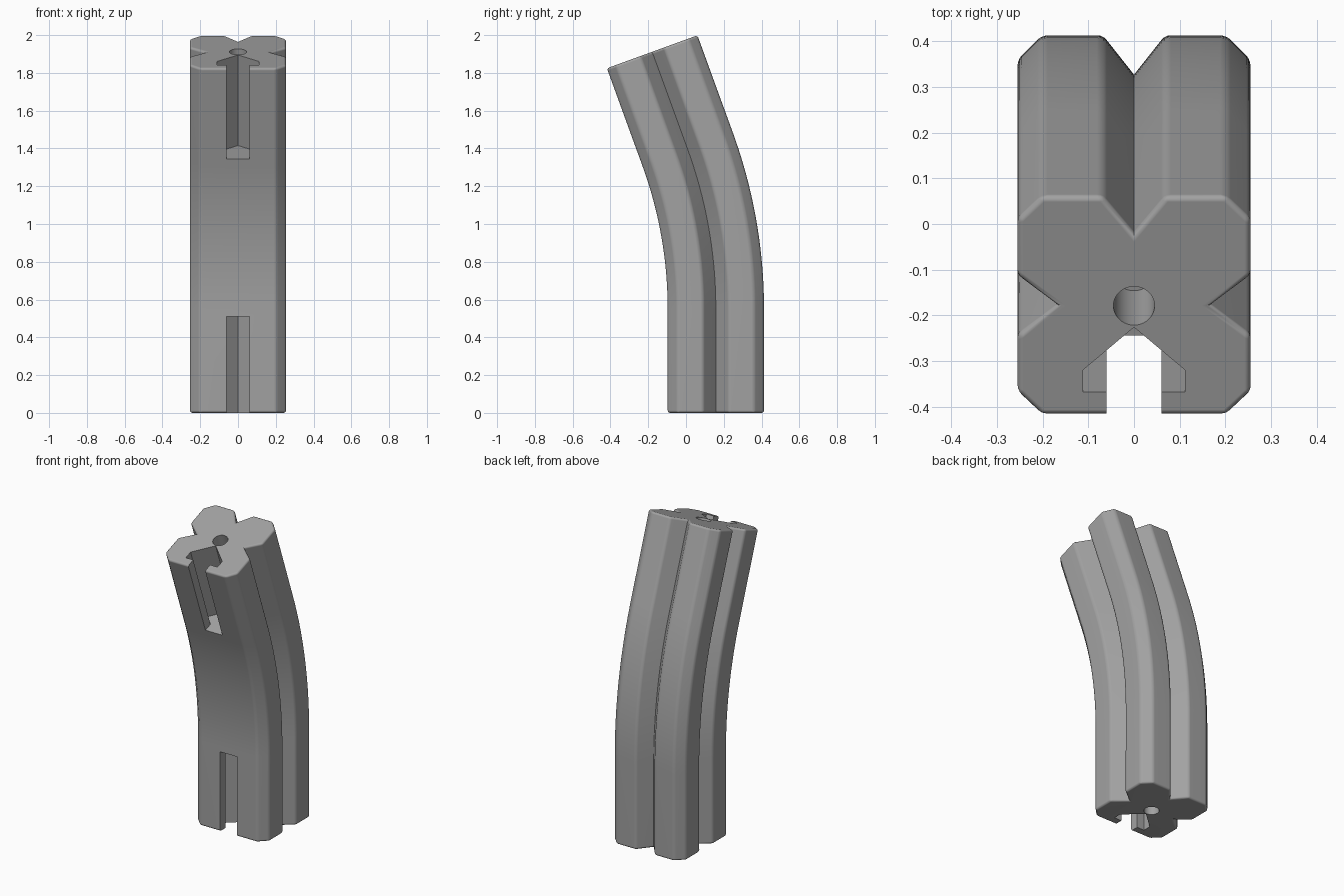
import bpy, bmesh, math
from mathutils import Matrix, Vector

cube = bpy.data.objects.get("Cube")
if cube:
    bpy.data.objects.remove(cube, do_unlink=True)

HALF = 0.255              # half the width of the square section
CENTRE_Y = 0.158          # section centre at the foot
STRAIGHT = 0.55           # straight run at each end
RADIUS = 2.47             # bend radius of the centre line
BEND = math.radians(20)
SLOT_LENGTH = 0.51
HOLE_DEPTH = 0.22

grey = bpy.data.materials.new("mid grey")
grey.use_nodes = True
colour = (0.36, 0.36, 0.36, 1)
grey.diffuse_color = colour
grey.node_tree.nodes["Principled BSDF"].inputs["Base Color"].default_value = colour


def frame(y, z, angle):
    """Section frame on the centre line, tilted forward by angle."""
    return Matrix.Translation((0, y, z)) @ Matrix.Rotation(angle, 4, 'X')


def bend_frame(t):
    angle = BEND * t
    return frame(CENTRE_Y - RADIUS * (1 - math.cos(angle)),
                 STRAIGHT + RADIUS * math.sin(angle), angle)


def sweep(name, profile, frames, bevel_edges=False):
    """Skin a closed profile through a list of section frames."""
    bm = bmesh.new()
    rings = [[bm.verts.new(f @ Vector((x, y, 0))) for x, y in profile] for f in frames]
    n = len(profile)
    for a, b in zip(rings, rings[1:]):
        for i in range(n):
            j = (i + 1) % n
            bm.faces.new((a[i], a[j], b[j], b[i]))
    bm.faces.new(rings[0][::-1])
    bm.faces.new(rings[-1])
    bmesh.ops.recalc_face_normals(bm, faces=bm.faces[:])
    if bevel_edges:       # soften outer corners, keep groove valleys sharp
        weight = bm.edges.layers.float.new("bevel_weight_edge")
        for e in bm.edges:
            if e.is_convex and e.calc_face_angle() > 0.5:
                e[weight] = 1.0
    mesh = bpy.data.meshes.new(name)
    bm.to_mesh(mesh)
    bm.free()
    mesh.materials.append(grey)
    obj = bpy.data.objects.new(name, mesh)
    bpy.context.collection.objects.link(obj)
    return obj


def mirrored(half):
    """Complete a half profile (x >= 0) across x = 0."""
    return half + [(-x, y) for x, y in reversed(half) if x > 0]


# Curved body: chamfered square with V grooves on the back and both sides
c, w, d = HALF - 0.053, 0.068, 0.086
body_profile = mirrored([
    (c, -HALF), (HALF, -c),
    (HALF, -w), (HALF - d, 0), (HALF, w),
    (HALF, c), (c, HALF),
    (w, HALF), (0, HALF - d)])
# start and end of the point list meet on the plain front face
foot = frame(CENTRE_Y, 0, 0)
tip = bend_frame(1) @ Matrix.Translation((0, 0, STRAIGHT))
steps = 20
path = [foot] + [bend_frame(i / steps) for i in range(steps + 1)] + [tip]
body = sweep("curved_body", body_profile, path, bevel_edges=True)

bevel = body.modifiers.new("soft_edges", 'BEVEL')
bevel.limit_method = 'WEIGHT'
bevel.width = 0.013
bevel.segments = 3

# Arrow-shaped slot and round socket, cut into both ends
slot_profile = mirrored([
    (0.06, -HALF - 0.05), (0.06, -HALF + 0.054),
    (0.112, -HALF + 0.054), (0.112, -HALF + 0.105),
    (0, -HALF + 0.205)])
hole_profile = [(0.045 * math.cos(a), 0.045 * math.sin(a))
                for a in (math.tau * i / 48 for i in range(48))]
cutters = []
for end, base, inward in (("bottom", foot, 1), ("top", tip, -1)):
    for part, profile, depth in (("slot", slot_profile, SLOT_LENGTH),
                                 ("socket", hole_profile, HOLE_DEPTH)):
        frames = [base @ Matrix.Translation((0, 0, inward * s)) for s in (-0.05, depth)]
        cutter = sweep(f"{end}_{part}_cutter", profile, frames)
        cutter.hide_render = True
        cutters.append(cutter)
        cut = body.modifiers.new(f"{end}_{part}", 'BOOLEAN')
        cut.operation = 'DIFFERENCE'
        cut.solver = 'EXACT'
        cut.object = cutter

# Apply the cuts, then shade smooth with crisp edges
bpy.ops.object.select_all(action='DESELECT')
body.select_set(True)
bpy.context.view_layer.objects.active = body
for m in list(body.modifiers):
    bpy.ops.object.modifier_apply(modifier=m.name)
for cutter in cutters:
    bpy.data.objects.remove(cutter, do_unlink=True)
bpy.ops.object.shade_smooth_by_angle(angle=math.radians(30))
normals = body.modifiers.new("flat_face_normals", 'WEIGHTED_NORMAL')
normals.keep_sharp = True
